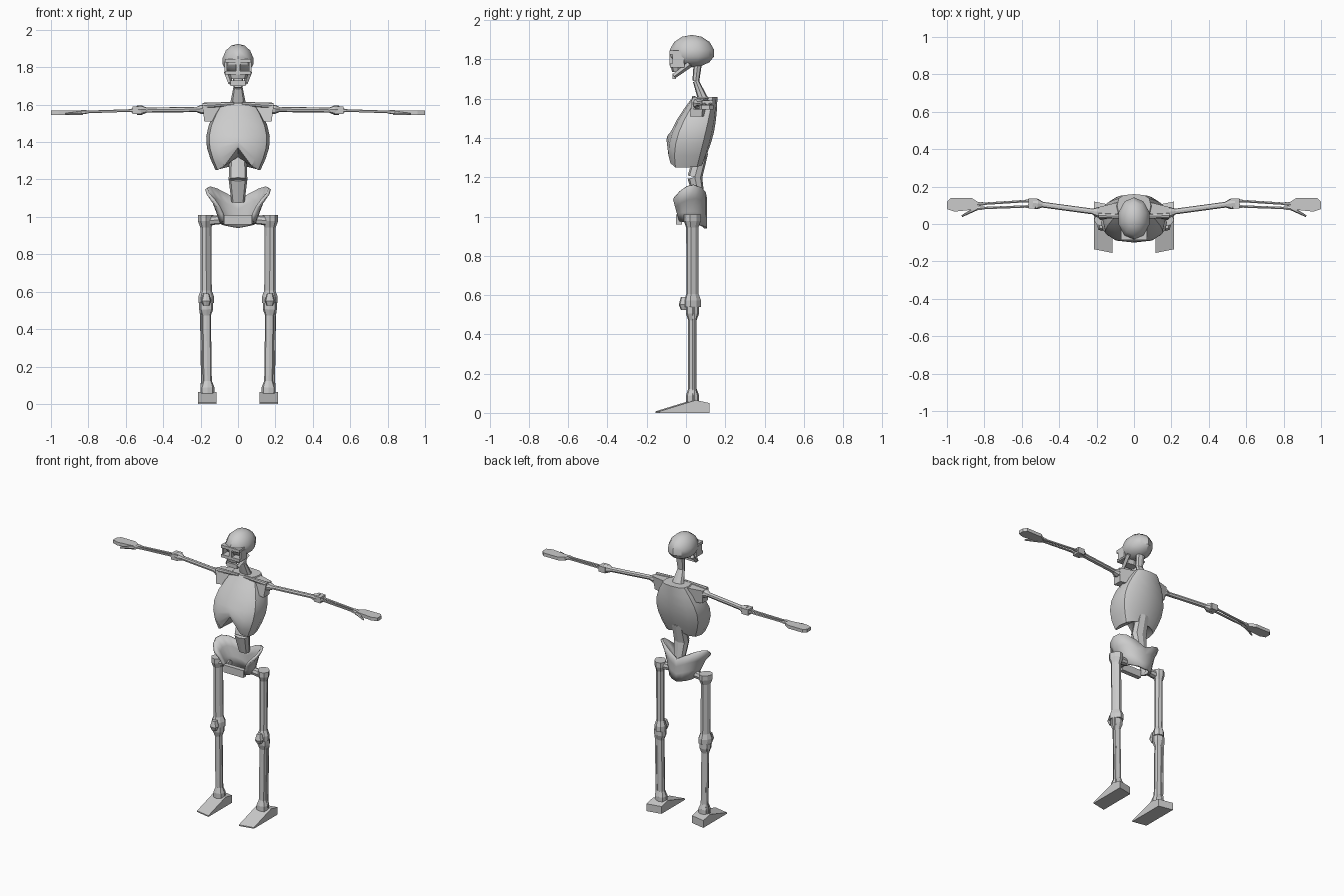
import bpy, bmesh
from math import sin, cos, pi
from mathutils import Vector, Matrix

cube = bpy.data.objects.get("Cube")
if cube:
    bpy.data.objects.remove(cube)

bone_grey = bpy.data.materials.new("bone_grey")
bone_grey.use_nodes = True
GREY = (0.6, 0.6, 0.6, 1)
bone_grey.diffuse_color = GREY
bone_grey.node_tree.nodes["Principled BSDF"].inputs["Base Color"].default_value = GREY


def finish(name, bm, mirror=False, smooth=False):
    """Turn a bmesh into an object, optionally mirrored across x and smoothed."""
    bmesh.ops.recalc_face_normals(bm, faces=bm.faces)
    mesh = bpy.data.meshes.new(name)
    bm.to_mesh(mesh)
    bm.free()
    mesh.materials.append(bone_grey)
    obj = bpy.data.objects.new(name, mesh)
    bpy.context.collection.objects.link(obj)
    if mirror:
        obj.modifiers.new("Mirror", "MIRROR")
    if smooth:
        bpy.ops.object.select_all(action="DESELECT")
        obj.select_set(True)
        bpy.context.view_layer.objects.active = obj
        bpy.ops.object.shade_smooth_by_angle(angle=0.6)
    return obj


def skin(bm, rings):
    """Join closed rings of points with quads and return their vertices."""
    loops = [[bm.verts.new(point) for point in ring] for ring in rings]
    for lower, upper in zip(loops, loops[1:]):
        for i in range(len(lower)):
            bm.faces.new((lower[i - 1], lower[i], upper[i], upper[i - 1]))
    return loops


def capped(name, rings, **options):
    bm = bmesh.new()
    loops = skin(bm, rings)
    bm.faces.new(loops[0])
    bm.faces.new(loops[-1])
    return finish(name, bm, **options)


def prism(name, outline, offset, **options):
    base = [Vector(point) for point in outline]
    far = [point + Vector(offset) for point in base]
    return capped(name, [base, far], **options)


def box(name, centre, size, **options):
    bm = bmesh.new()
    place = Matrix.Translation(centre) @ Matrix.Diagonal((*size, 1))
    bmesh.ops.create_cube(bm, size=1, matrix=place)
    return finish(name, bm, **options)


def oval(width, depth, sides, power=1.0):
    """Points of a superellipse; a power below one makes it squarer."""
    for i in range(sides):
        c, s = cos(2 * pi * i / sides), sin(2 * pi * i / sides)
        yield (width * abs(c) ** power * (1 if c > 0 else -1),
               depth * abs(s) ** power * (1 if s > 0 else -1))


def knobbed(shaft, knob):
    """Profile of a thin shaft with a thicker knob at each end."""
    return [(0, knob), (0.07, knob), (0.14, shaft), (0.86, shaft), (0.93, knob), (1, knob)]


def taper(first, last):
    return [(0, first), (1, last)]


def bone(name, start, end, profile, depth=1.0, sides=8, **options):
    """Lathe a profile of (fraction, radius) pairs between two points."""
    start, end = Vector(start), Vector(end)
    along = end - start
    turn = Vector((0, 0, 1)).rotation_difference(along)
    rings = []
    for fraction, radius in profile:
        centre = start + along * fraction
        rings.append([centre + turn @ Vector((u, v, 0))
                      for u, v in oval(radius, radius * depth, sides, 0.8)])
    return capped(name, rings, **options)


# Cranium: a low sphere, flatter below than above
bm = bmesh.new()
bmesh.ops.create_uvsphere(bm, u_segments=10, v_segments=7, radius=1)
for v in bm.verts:
    height = 0.095 if v.co.z > 0 else 0.07
    v.co = (v.co.x * 0.088, 0.03 + v.co.y * 0.115, 1.83 + v.co.z * height)
finish("cranium", bm, smooth=True)

# Face bones around the eye sockets
box("brow", (0, -0.05, 1.835), (0.14, 0.07, 0.02))
box("cheekbone", (0, -0.045, 1.77), (0.14, 0.075, 0.02))
box("nose_bridge", (0, -0.065, 1.8), (0.02, 0.04, 0.06))
box("socket_sides", (0.066, -0.04, 1.8), (0.012, 0.06, 0.06), mirror=True)
bone("upper_jaw", (0, -0.04, 1.737), (0, -0.04, 1.765), taper(0.044, 0.055), depth=0.7)
box("chin", (0, -0.06, 1.715), (0.08, 0.016, 0.028))
bone("jaw_sides", (0.04, -0.06, 1.715), (0.06, 0.02, 1.775), taper(0.012, 0.016),
     sides=4, mirror=True)

# Spine
NECK_BEND = (0, 0.05, 1.69)
WAIST = (0, 0.045, 1.2)
bone("lower_neck", (0, 0.09, 1.59), NECK_BEND, taper(0.045, 0.025), depth=0.6)
bone("upper_neck", NECK_BEND, (0, 0.06, 1.78), taper(0.025, 0.03), depth=0.7)
bone("upper_waist", (0, 0.08, 1.33), WAIST, taper(0.045, 0.05), depth=0.75)
bone("lower_waist", WAIST, (0, 0.07, 1.08), taper(0.05, 0.035), depth=0.75)

# Ribcage: closed shell whose lower rim arches up at the front
rings = []
for step in range(7):
    t = step / 6
    width = 0.09 + 0.065 * sin(pi * t) + 0.03 * t
    front, back = 0.035 - 0.135 * sin(2 * t), 0.16 - 0.07 * t * t
    ring = []
    for x, y in oval(width, (back - front) / 2, 12, 0.7):
        arch = 0.12 * max(0, 1 - abs(x) / 0.09) if y < 0 else 0.03 * (1 - abs(x) / width)
        z = 1.61 - 0.36 * t + arch * max(0, 2 * t - 1)
        ring.append((x, y + (front + back) / 2, z))
    rings.append(ring)
bm = bmesh.new()
loops = skin(bm, rings)
bm.faces.new(loops[0])
hub = bm.verts.new((0, 0.05, 1.32))
for i in range(len(loops[-1])):
    bm.faces.new((loops[-1][i - 1], loops[-1][i], hub))
finish("ribcage", bm, smooth=True)

# Shoulders
SHOULDER = Vector((0.17, 0.06, 1.575))
ELBOW = Vector((0.54, 0.11, 1.57))
WRIST = Vector((0.84, 0.095, 1.56))
prism("shoulder_blades", [(0.07, 0.06, 1.605), (0.19, 0.03, 1.6), (0.18, 0.02, 1.51),
                          (0.14, 0.03, 1.51)], (0, 0.06, 0), mirror=True)
bone("collar_bones", (0.02, 0.04, 1.605), (0.19, 0.045, 1.595), taper(0.01, 0.015), mirror=True)

# Arms, with two thin bones in each forearm
bone("upper_arms", SHOULDER, ELBOW, knobbed(0.014, 0.025), depth=1.1, mirror=True)
box("elbows", ELBOW, (0.05, 0.055, 0.04), mirror=True)
for name, spread in (("outer_forearms", 1), ("inner_forearms", -1)):
    bone(name, ELBOW + Vector((0, 0.015 * spread, 0)), WRIST + Vector((0, 0.011 * spread, 0)),
         knobbed(0.007, 0.011), sides=6, mirror=True)

# Hands: flat paddles with a bent thumb
prism("hands", [(0.83, 0.08, 1.546), (0.83, 0.115, 1.546), (0.87, 0.14, 1.546),
                (0.98, 0.14, 1.546), (1, 0.12, 1.546), (1, 0.08, 1.546), (0.96, 0.066, 1.546)],
      (0, 0, 0.022), mirror=True)
bone("thumbs", (0.84, 0.085, 1.555), (0.92, 0.042, 1.55), taper(0.011, 0.005),
     sides=6, mirror=True)

# Pelvis: flared wings narrowing to a bowl, open at the front
bm = bmesh.new()
COLUMNS, ROWS = 13, 4
grid = []
for row in range(ROWS):
    v = row / (ROWS - 1)
    narrow = v ** 0.7
    points = []
    for column in range(COLUMNS):
        u = 2 * column / (COLUMNS - 1) - 1
        angle = pi / 2 - 2.27 * u
        inward = 1 - abs(u)
        crest = 1.09 + 0.07 * sin(pi * inward)
        floor = 0.98 - 0.04 * inward
        points.append(bm.verts.new(((0.17 - 0.08 * narrow) * cos(angle),
                                    0.02 * v + (0.1 - 0.02 * v) * sin(angle),
                                    crest + (floor - crest) * v)))
    grid.append(points)
for upper, lower in zip(grid, grid[1:]):
    for i in range(COLUMNS - 1):
        bm.faces.new((upper[i], upper[i + 1], lower[i + 1], lower[i]))
pelvis = finish("pelvis", bm, smooth=True)
shell = pelvis.modifiers.new("Solidify", "SOLIDIFY")
shell.thickness = 0.016
shell.offset = 0
box("front_pelvis_bar", (0, -0.035, 0.985), (0.15, 0.03, 0.05))

# Legs
HIP = Vector((0.172, 0.032, 1.01))
KNEE = Vector((0.17, 0.033, 0.54))
ANKLE = Vector((0.163, 0.033, 0.055))
bone("hip_joints", (0.08, 0.03, 0.985), (0.16, 0.03, 0.98), taper(0.022, 0.026), mirror=True)
bone("thigh_bones", HIP, KNEE, knobbed(0.032, 0.045), depth=0.8, mirror=True)
bone("kneecaps", (0.17, -0.01, 0.525), (0.17, -0.01, 0.59),
     [(0, 0.016), (0.4, 0.027), (1, 0.016)], mirror=True)
bone("shin_bones", KNEE, ANKLE, knobbed(0.024, 0.037), depth=0.9, mirror=True)
bone("calf_bones", KNEE + Vector((0.025, 0.01, 0)), ANKLE + Vector((0.025, 0.01, 0)),
     knobbed(0.009, 0.013), sides=6, mirror=True)

# Feet: wedges with the inner toe longest
prism("feet", [(0.115, 0.1, 0), (0.115, 0.1, 0.05), (0.115, 0.03, 0.065),
               (0.115, -0.155, 0.008), (0.115, -0.155, 0)], (0.1, 0.02, 0), mirror=True)
